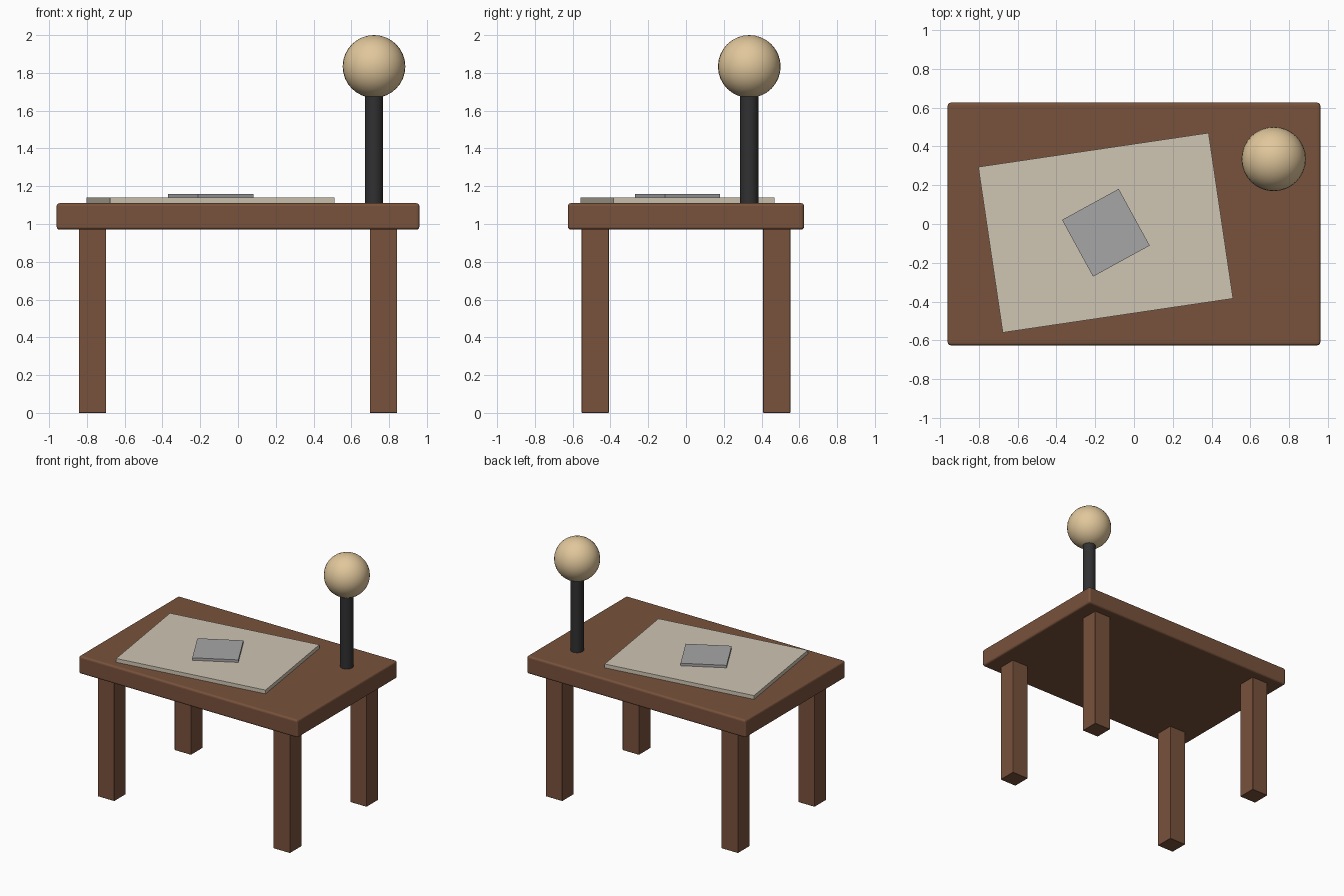
import bpy
from math import radians

cube = bpy.data.objects.get("Cube")
if cube:
    bpy.data.objects.remove(cube, do_unlink=True)


def material(name, rgb):
    mat = bpy.data.materials.new(name)
    mat.use_nodes = True
    color = (*rgb, 1.0)
    mat.diffuse_color = color
    mat.node_tree.nodes["Principled BSDF"].inputs["Base Color"].default_value = color
    return mat


wood = material("brown wood", (0.19, 0.085, 0.045))
paper = material("cream paper", (0.62, 0.56, 0.45))
grey = material("grey cover", (0.38, 0.38, 0.39))
black = material("black metal", (0.03, 0.03, 0.032))
globe = material("warm globe", (0.75, 0.57, 0.33))


def finish(name, mat):
    obj = bpy.context.object
    obj.name = name
    obj.data.name = name
    obj.data.materials.append(mat)
    return obj


def box(name, mat, x, y, bottom, top, width, depth, turn=0, bevel=0):
    """Box given by its centre, vertical range, footprint and turn about z."""
    bpy.ops.mesh.primitive_cube_add(size=1, location=(x, y, (bottom + top) / 2),
                                    rotation=(0, 0, radians(turn)))
    obj = finish(name, mat)
    obj.scale = (width, depth, top - bottom)
    bpy.ops.object.transform_apply(location=False, rotation=False, scale=True)
    if bevel:
        mod = obj.modifiers.new("soft edges", "BEVEL")
        mod.width = bevel
        mod.segments = 3
    return obj


FLOOR, UNDERSIDE, TABLE, SHEET, BOOK = 0, 0.97, 1.11, 1.14, 1.16

# Table top and four legs
box("table_top", wood, 0, 0, UNDERSIDE, TABLE, 1.92, 1.25, bevel=0.015)
for side, sx in (("right", -1), ("left", 1)):
    for end, sy in (("front", -1), ("back", 1)):
        box(f"{end}_{side}_leg", wood, 0.77 * sx, 0.48 * sy,
            FLOOR, UNDERSIDE + 0.01, 0.144, 0.144, bevel=0.003)

# Sheet with a small book lying on it
box("paper_sheet", paper, -0.146, -0.045, TABLE, SHEET, 1.2, 0.863, turn=8.4)
box("small_book", grey, -0.145, -0.045, SHEET, BOOK, 0.333, 0.333, turn=28.7)

# Lamp in the back left corner
LAMP_X, LAMP_Y, RADIUS = 0.72, 0.335, 0.166
LAMP_Z = 2 - RADIUS
bpy.ops.mesh.primitive_cylinder_add(vertices=32, radius=0.048, depth=LAMP_Z - TABLE - 0.1,
                                    location=(LAMP_X, LAMP_Y, (LAMP_Z + TABLE - 0.1) / 2))
finish("lamp_post", black)
bpy.ops.object.shade_smooth_by_angle(angle=radians(40))

bpy.ops.mesh.primitive_uv_sphere_add(segments=32, ring_count=16, radius=RADIUS,
                                     location=(LAMP_X, LAMP_Y, LAMP_Z))
finish("lamp_globe", globe)
bpy.ops.object.shade_smooth()
